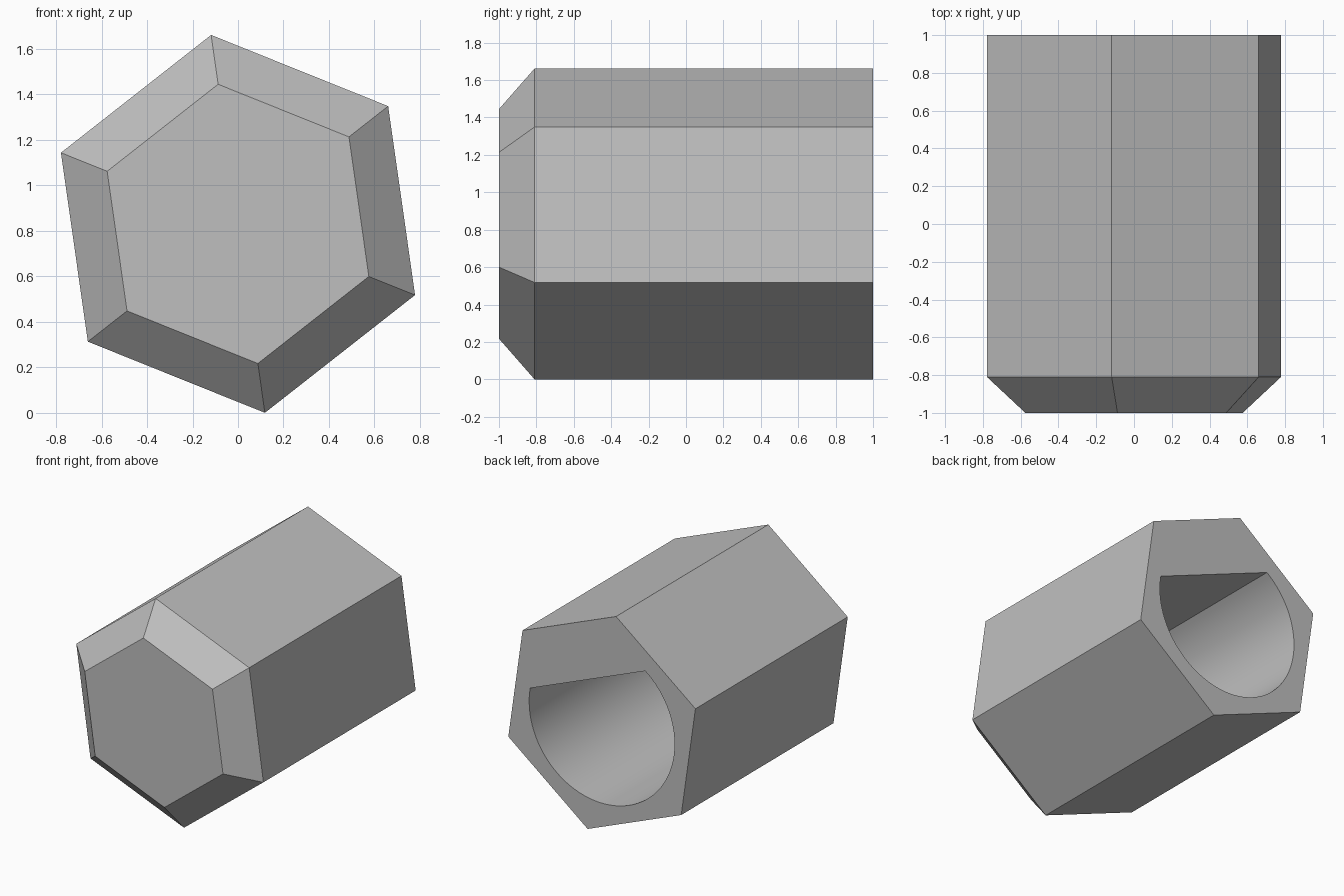
import bpy
from math import radians, acos, cos, sin, pi

cube = bpy.data.objects.get("Cube")
if cube:
    bpy.data.objects.remove(cube, do_unlink=True)

AXIS_Z = 0.831
BACK, SHOULDER, FRONT = 1.0, -0.81, -1.0
HOLE_FLOOR = -0.75
TURN = radians(38.1)             # first hexagon corner
FLAT_DIR = TURN + radians(30)    # flat of the socket faces a hexagon side

grey = bpy.data.materials.new("Light Grey")
grey.use_nodes = True
colour = (0.52, 0.52, 0.52, 1)
grey.diffuse_color = colour
grey.node_tree.nodes["Principled BSDF"].inputs["Base Color"].default_value = colour


def loft(name, angles, sections):
    """Closed prism along y through (y, radius) sections, listed back to front."""
    n = len(angles)
    verts = [(r * cos(a), y, AXIS_Z + r * sin(a)) for y, r in sections for a in angles]
    faces = [tuple(range(n))[::-1], tuple(range(len(verts) - n, len(verts)))]
    for s in range(len(sections) - 1):
        for i in range(n):
            a, b = s * n + i, s * n + (i + 1) % n
            faces.append((a, b, b + n, a + n))
    mesh = bpy.data.meshes.new(name)
    # flip so that normals point outward
    mesh.from_pydata(verts, [], [f[::-1] for f in faces])
    mesh.materials.append(grey)
    mesh.update()
    obj = bpy.data.objects.new(name, mesh)
    bpy.context.collection.objects.link(obj)
    bpy.ops.object.select_all(action="DESELECT")
    obj.select_set(True)
    bpy.context.view_layer.objects.active = obj
    bpy.ops.object.mode_set(mode="EDIT")
    bpy.ops.mesh.select_all(action="SELECT")
    bpy.ops.mesh.normals_make_consistent(inside=False)
    bpy.ops.object.mode_set(mode="OBJECT")
    return obj


# D-shaped socket cutter: an arc closed by one straight chord
RADIUS, FLAT = 0.605, 0.316
half = acos(FLAT / RADIUS)
STEPS = 72
arc = [FLAT_DIR + half + (2 * pi - 2 * half) * i / STEPS for i in range(STEPS + 1)]
cutter = loft("socket_cutter", arc, [(BACK + 0.2, RADIUS), (HOLE_FLOOR, RADIUS)])
cutter.hide_render = True

# Hexagonal body with a chamfered front
corners = [TURN + i * pi / 3 for i in range(6)]
body = loft("hexagonal_knob", corners, [(BACK, 0.839), (SHOULDER, 0.839), (FRONT, 0.62)])

# Cut the socket into the back
cut = body.modifiers.new("Socket", "BOOLEAN")
cut.operation = "DIFFERENCE"
cut.solver = "EXACT"
cut.object = cutter
bpy.ops.object.modifier_apply(modifier=cut.name)
bpy.data.objects.remove(cutter, do_unlink=True)

# Smooth the round wall, keep every real edge sharp
bpy.ops.object.shade_smooth_by_angle(angle=radians(25))
